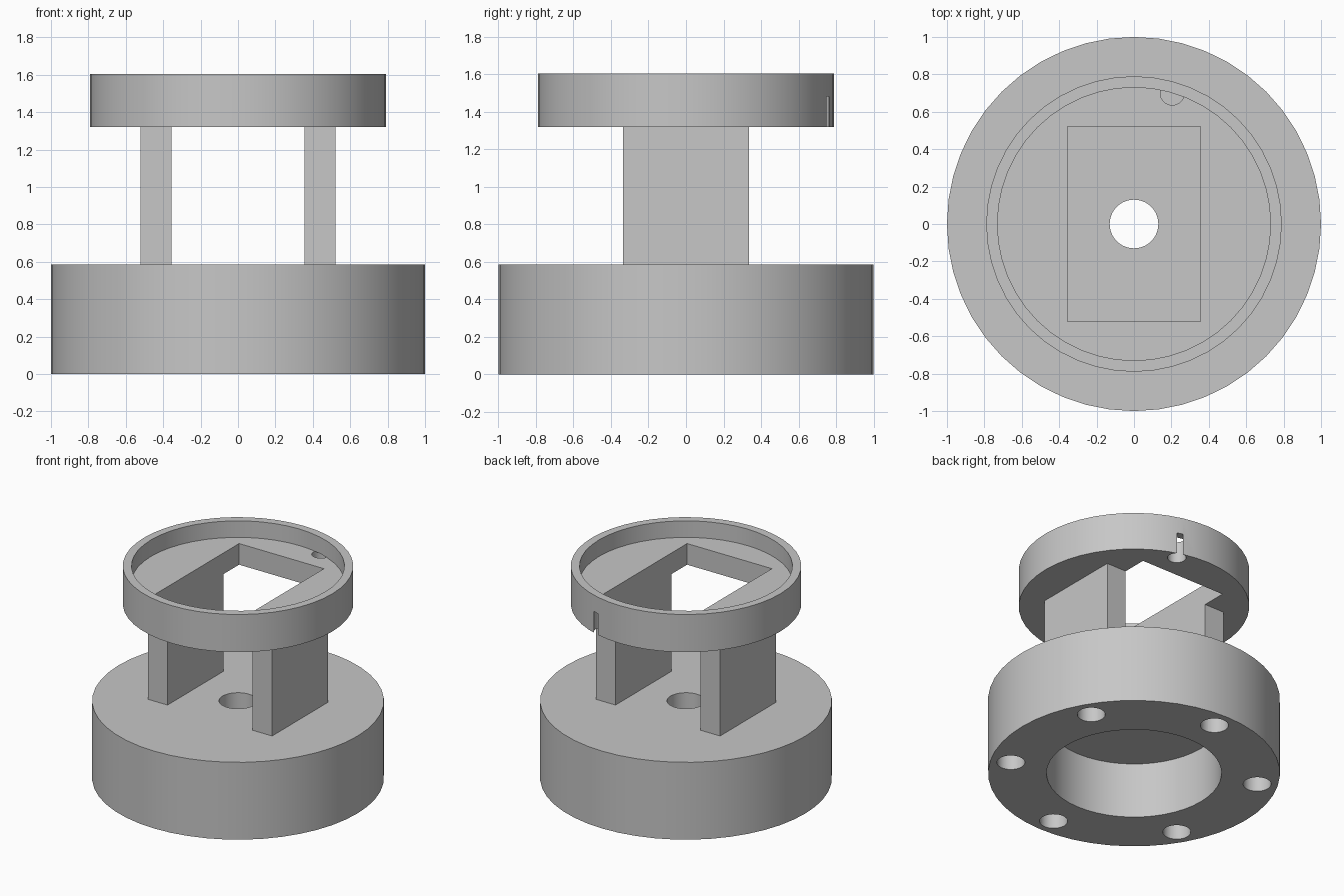
import bpy
from math import cos, sin, radians

cube = bpy.data.objects.get("Cube")
if cube:
    bpy.data.objects.remove(cube, do_unlink=True)

GREY = (0.57, 0.57, 0.57, 1)
grey = bpy.data.materials.new("plain_grey")
grey.use_nodes = True
grey.diffuse_color = GREY
grey.node_tree.nodes["Principled BSDF"].inputs["Base Color"].default_value = GREY


def cylinder(name, r, z0, z1, x=0, y=0, sides=48):
    bpy.ops.mesh.primitive_cylinder_add(
        vertices=sides, radius=r, depth=z1 - z0, location=(x, y, (z0 + z1) / 2))
    obj = bpy.context.object
    obj.name = name
    obj.data.materials.append(grey)
    return obj


def box(name, size, centre, turn=0):
    bpy.ops.mesh.primitive_cube_add(size=1, location=centre, rotation=(0, 0, turn))
    obj = bpy.context.object
    obj.name = name
    obj.scale = size
    bpy.ops.object.transform_apply(location=False, rotation=False, scale=True)
    obj.data.materials.append(grey)
    return obj


def cut(target, cutters):
    """Subtract each cutter, bake the result and shade it."""
    bpy.ops.object.select_all(action='DESELECT')
    target.select_set(True)
    bpy.context.view_layer.objects.active = target
    for c in cutters:
        c.hide_render = True
        mod = target.modifiers.new("cut", 'BOOLEAN')
        mod.operation = 'DIFFERENCE'
        mod.solver = 'EXACT'
        mod.object = c
        bpy.ops.object.modifier_apply(modifier=mod.name)
        bpy.data.objects.remove(c, do_unlink=True)
    bpy.ops.object.shade_smooth_by_angle(angle=radians(30))


BASE_TOP, RING_LOW, FLOOR, RING_TOP = 0.585, 1.32, 1.48, 1.605
BORE_TOP = 0.42

# Round base with a wide bore below, a centre hole and six blind screw holes
base = cylinder("base", 1, 0, BASE_TOP)
cutters = [cylinder("bore", 0.6, -0.1, BORE_TOP),
           cylinder("centre_hole", 0.13, 0.3, 0.7)]
for i in range(6):
    a = radians(30 + 60 * i)
    cutters.append(cylinder("screw_hole", 0.096, -0.1, BORE_TOP,
                            0.857 * cos(a), 0.857 * sin(a), 32))
cut(base, cutters)

# Two flat uprights
for side, name in ((1, "left_upright"), (-1, "right_upright")):
    box(name, (0.165, 0.67, RING_LOW - BASE_TOP),
        (side * 0.4375, 0, (RING_LOW + BASE_TOP) / 2))

# Upper tray with rim, rectangular window, and cable hole breaking through the wall
tray = cylinder("tray", 0.79, RING_LOW, RING_TOP)
a = radians(73.7)
mid = (RING_LOW + FLOOR) / 2
cut(tray, [
    cylinder("cable_hole", 0.064, 1.2, FLOOR + 0.001, 0.729 * cos(a), 0.729 * sin(a), 32),
    box("cable_slot", (0.12, 0.04, FLOOR - RING_LOW + 0.04),
        (0.78 * cos(a), 0.78 * sin(a), mid - 0.02), a),
    cylinder("recess", 0.73, FLOOR, 1.8),
    box("window", (0.71, 1.04, 1), (0, 0, mid)),
])
